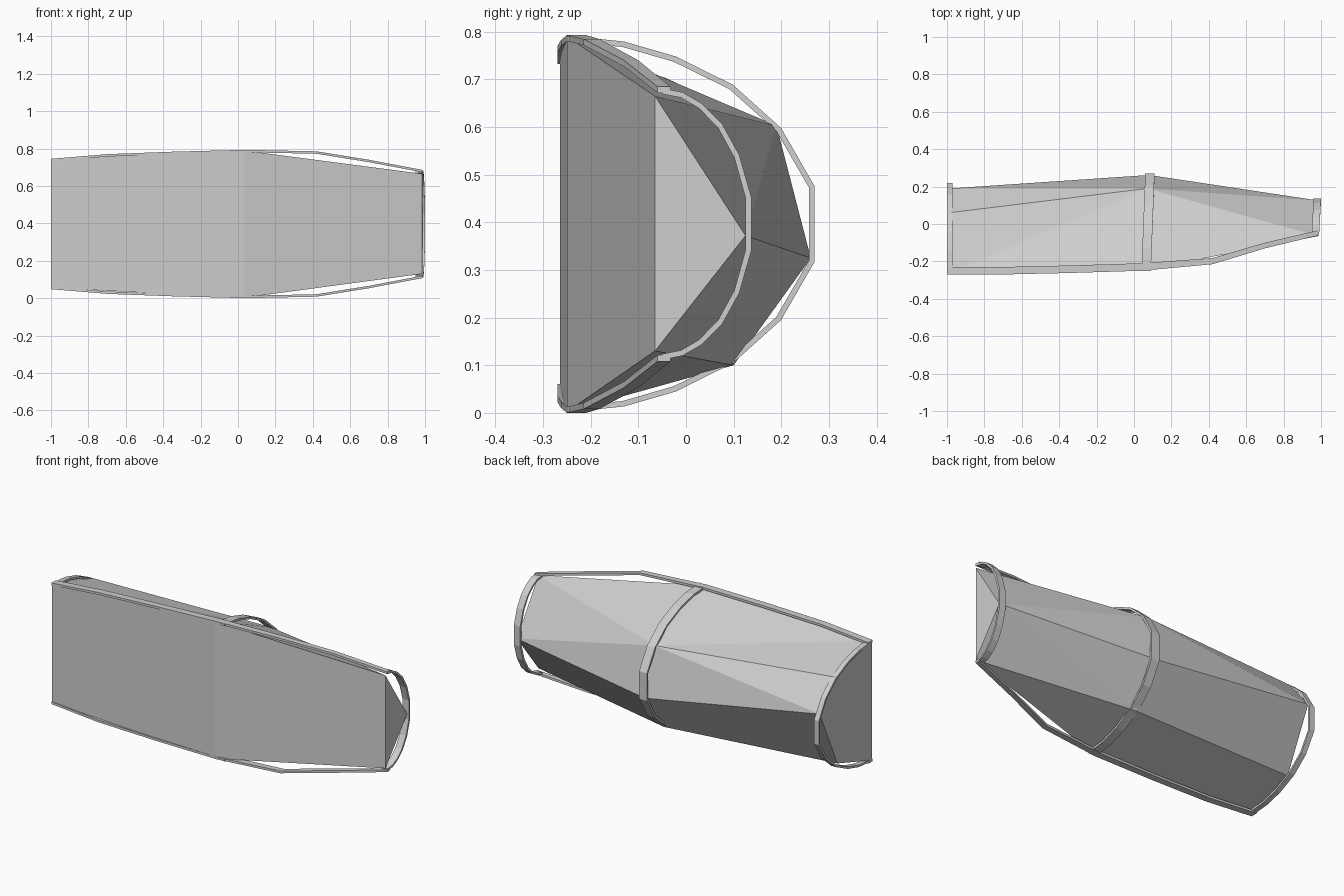
import bpy, bmesh

if "Cube" in bpy.data.objects:
    bpy.data.objects.remove(bpy.data.objects["Cube"])

MID_Z = 0.3965

grey = bpy.data.materials.new("plain grey")
grey.diffuse_color = (0.62, 0.62, 0.61, 1)
grey.use_nodes = True
grey.node_tree.nodes["Principled BSDF"].inputs["Base Color"].default_value = grey.diffuse_color


def make(name, verts, faces):
    bm = bmesh.new()
    vs = [bm.verts.new(v) for v in verts]
    for f in faces:
        bm.faces.new([vs[i] for i in f])
    bmesh.ops.recalc_face_normals(bm, faces=bm.faces)
    me = bpy.data.meshes.new(name)
    bm.to_mesh(me)
    bm.free()
    me.materials.append(grey)
    ob = bpy.data.objects.new(name, me)
    bpy.context.collection.objects.link(ob)
    return ob


def strip(name, sections):
    """Closed bar through a row of four-cornered sections."""
    verts = [p for s in sections for p in s]
    n = len(sections)
    faces = [(0, 1, 2, 3), tuple(4 * (n - 1) + k for k in range(4))]
    for i in range(n - 1):
        for k in range(4):
            a, b = 4 * i + k, 4 * i + (k + 1) % 4
            faces.append((a, b, b + 4, a + 4))
    return make(name, verts, faces)


# Faceted body: five-point left end, five-point middle, three-point right end
body = {
    "lt": (-1.0, -0.265, 0.743), "lu": (-0.99, 0.06, 0.655),
    "la": (-0.985, 0.19, 0.49), "lb": (-0.985, 0.03, 0.145),
    "lf": (-1.0, -0.265, 0.055),
    "mt": (0.03, -0.25, 0.79), "mu": (0.07, 0.19, 0.603),
    "ma": (0.08, 0.262, 0.325), "mb": (0.07, 0.1, 0.1),
    "mf": (0.03, -0.25, 0.002),
    "rt": (0.985, -0.065, 0.665), "rn": (0.99, 0.125, 0.372),
    "rb": (0.985, -0.065, 0.13),
}
keys = list(body)
panels = [
    "lt lu la lb lf",                                        # left cap
    "lt mt mf lf", "mt rt rb mf",                            # flat front
    "lt mt mu", "lt mu lu", "lu mu la", "la mu ma",          # left back
    "la ma mb lb", "lb mb mf lf",
    "mt rt mu", "mu rt rn", "mu rn ma", "ma rn mb",          # right back
    "mb rn rb", "mb rb mf",
    "rt rn rb",                                              # right cap
]
make("body_shell", list(body.values()),
     [[keys.index(k) for k in p.split()] for p in panels])

# Curved ribs across the back: one normalised half arc, mirrored in height
half = [(0, 1), (0.23, 0.97), (0.44, 0.89), (0.67, 0.74), (0.865, 0.51), (1, 0.2)]
arc = half + [(u, -w) for u, w in reversed(half)]


def rib(name, x0, x1, y0, depth, height, slant, thick=0.012):
    sections = []
    for u, w in arc:
        s = slant * u
        y, z = y0 + depth * u, MID_Z + height * w
        yi = y0 + (depth - thick) * u
        zi = MID_Z + (height - thick) * w
        sections.append([(x0 + s, y, z), (x1 + s, y, z),
                         (x1 + s, yi, zi), (x0 + s, yi, zi)])
    strip(name, sections)


rib("left_rib", -1.0, -0.97, -0.25, 0.47, 0.345, 0.0)
rib("middle_rib", 0.04, 0.09, -0.25, 0.52, 0.395, 0.02)
rib("right_rib", 0.95, 0.99, -0.05, 0.187, 0.285, 0.01)

# Long rails along the upper and lower edges: x, front y, outer height, width
rail = [(-1, -0.27, 0.745, 0.04), (-0.7, -0.27, 0.77, 0.04),
        (-0.35, -0.262, 0.783, 0.04), (0.04, -0.25, 0.793, 0.04),
        (0.42, -0.215, 0.785, 0.033), (0.7, -0.13, 0.74, 0.03),
        (0.99, -0.06, 0.685, 0.027)]
for name, side in (("upper_rail", 1), ("lower_rail", -1)):
    sections = []
    for x, y, z, w in rail:
        zo = MID_Z + side * (z - MID_Z)
        zi = zo - side * 0.013
        sections.append([(x, y, zo), (x, y + w, zo), (x, y + w, zi), (x, y, zi)])
    strip(name, sections)
